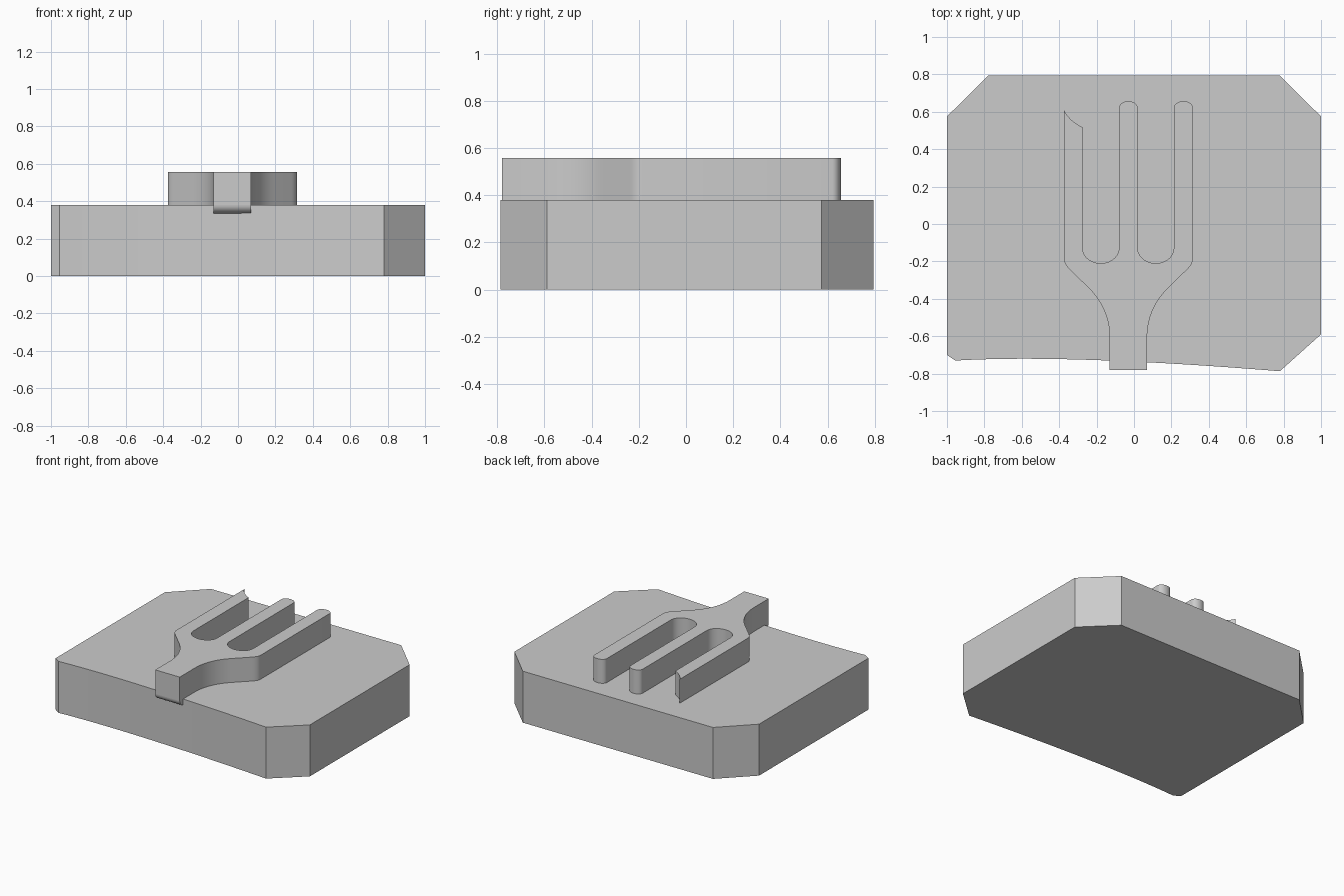
import bpy, bmesh, math
from mathutils import Vector

if "Cube" in bpy.data.objects:
    bpy.data.objects.remove(bpy.data.objects["Cube"], do_unlink=True)

BASE_TOP, FORK_TOP = 0.38, 0.557

grey = bpy.data.materials.new("plain grey")
grey.use_nodes = True
grey.diffuse_color = (0.6, 0.6, 0.6, 1)
grey.node_tree.nodes["Principled BSDF"].inputs["Base Color"].default_value = (0.6, 0.6, 0.6, 1)


def prism(name, outline, offset):
    """Extrude a closed 3D outline along an offset."""
    points = []
    for p in map(Vector, outline):
        if not points or (p - points[-1]).length > 1e-4:
            points.append(p)
    bm = bmesh.new()
    face = bm.faces.new([bm.verts.new(p) for p in points])
    result = bmesh.ops.extrude_face_region(bm, geom=[face], use_keep_orig=True)
    top = [v for v in result["geom"] if isinstance(v, bmesh.types.BMVert)]
    bmesh.ops.translate(bm, verts=top, vec=offset)
    bmesh.ops.recalc_face_normals(bm, faces=bm.faces)
    mesh = bpy.data.meshes.new(name)
    bm.to_mesh(mesh)
    bm.free()
    mesh.materials.append(grey)
    obj = bpy.data.objects.new(name, mesh)
    bpy.context.collection.objects.link(obj)
    bpy.ops.object.select_all(action="DESELECT")
    obj.select_set(True)
    bpy.context.view_layer.objects.active = obj
    bpy.ops.object.shade_smooth_by_angle(angle=math.radians(30))
    return obj


def round_end(x0, x1, y, height, steps=14):
    """Half ellipse from x0 to x1, rising by height (negative dips)."""
    mid, half = (x0 + x1) / 2, (x1 - x0) / 2
    angles = [math.pi * i / steps for i in range(steps + 1)]
    return [(mid - half * math.cos(a), y + height * math.sin(a)) for a in angles]


def bezier(a, b, c, steps=12):
    """Quadratic curve from a to c, pulled towards b."""
    a, b, c = Vector(a), Vector(b), Vector(c)
    ts = [i / steps for i in range(steps + 1)]
    return [tuple(a * (1 - t) ** 2 + b * 2 * t * (1 - t) + c * t * t) for t in ts]


def at_height(points, z):
    return [(x, y, z) for x, y in points]


# Base block: cut corners and a gently bowed front wall
front_wall = bezier((-0.955, -0.73), (-0.36, -0.695), (0.78, -0.787), 20)
base = [(1, -0.59), (1, 0.575), (0.777, 0.795), (-0.777, 0.795), (-1, 0.575), (-1, -0.7)]
prism("base_block", at_height(front_wall + base, 0), (0, 0, BASE_TOP))

# Fork: one side of the neck is mirrored about the handle's middle
AXIS = -0.03
neck = bezier((-0.375, -0.185), (-0.375, -0.213), (-0.345, -0.242), 6)
neck += bezier((-0.255, -0.33), (-0.13, -0.445), (-0.13, -0.61), 16)
neck += [(-0.13, -0.78)]
other_side = [(2 * AXIS - x, y) for x, y in reversed(neck)]

broken_tip = bezier((-0.375, 0.61), (-0.345, 0.55), (-0.275, 0.517), 8)
left_slot = round_end(-0.275, -0.08, -0.13, -0.08)
middle_tip = round_end(-0.08, 0.02, 0.62, 0.037)
right_slot = round_end(0.02, 0.213, -0.13, -0.08)
right_tip = round_end(0.213, 0.315, 0.62, 0.037)
fork = broken_tip + left_slot + middle_tip + right_slot + right_tip
fork += other_side[::-1][::-1][::-1] + neck[::-1]
prism("fork", at_height(fork, BASE_TOP), (0, 0, FORK_TOP - BASE_TOP))

# Concave fillet carrying the overhanging handle end
arc = [math.pi / 2 * i / 10 for i in range(11)]
fillet = [(-0.13, -0.78 + 0.05 * (1 - math.cos(a)), BASE_TOP - 0.045 * math.sin(a)) for a in arc]
fillet += [(-0.13, -0.70, BASE_TOP - 0.045), (-0.13, -0.70, BASE_TOP)]
prism("handle_fillet", fillet, (0.2, 0, 0))
